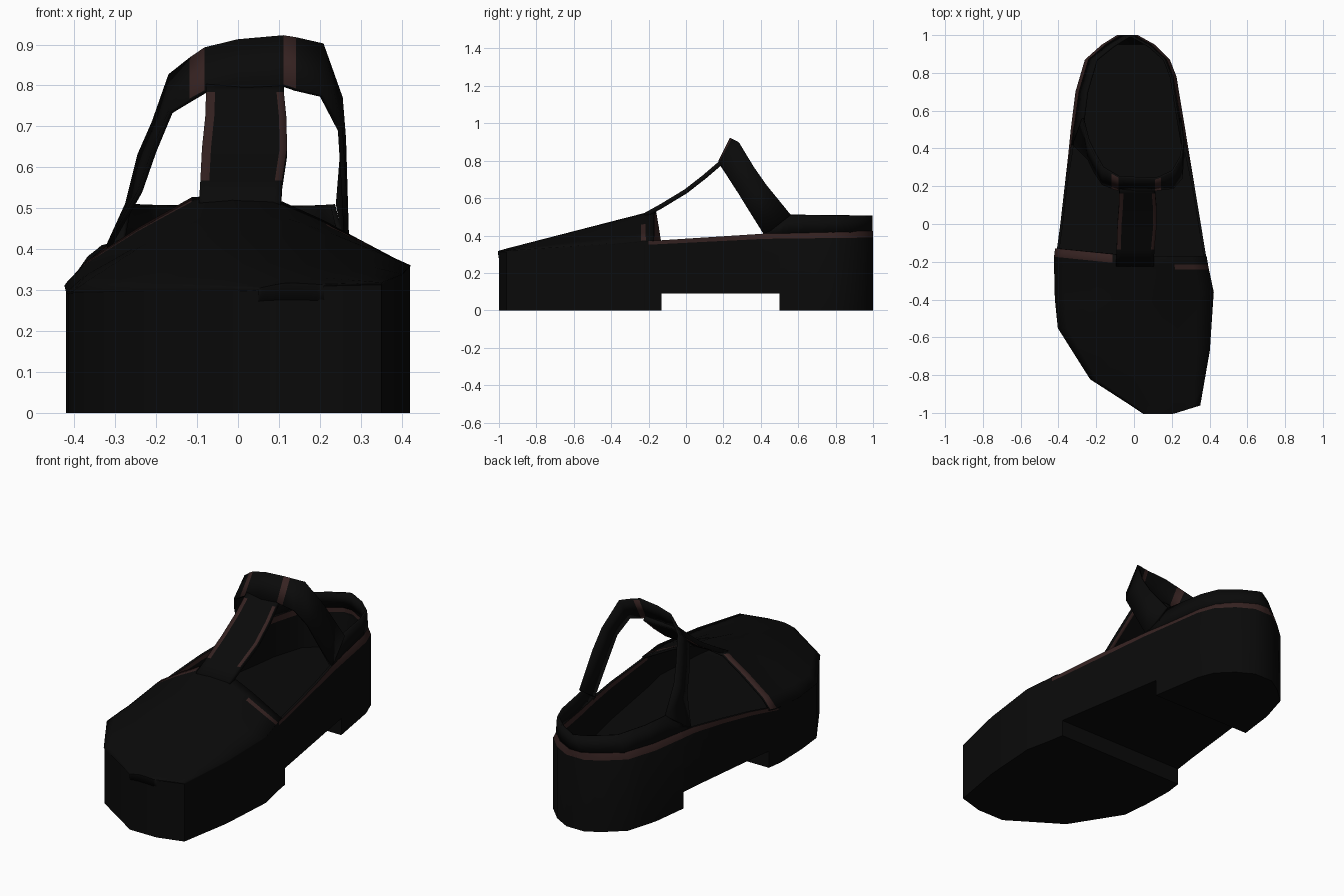
import bpy, bmesh, math

cube = bpy.data.objects.get("Cube")
if cube:
    bpy.data.objects.remove(cube, do_unlink=True)


def material(name, rgb):
    mat = bpy.data.materials.new(name)
    mat.use_nodes = True
    mat.diffuse_color = (*rgb, 1)
    mat.node_tree.nodes["Principled BSDF"].inputs["Base Color"].default_value = (*rgb, 1)
    return mat


MATS = [material("black_leather", (0.003, 0.003, 0.003)),
        material("brown_trim", (0.036, 0.016, 0.015))]


def loft(name, rows, closed=False, rule=None, thickness=0):
    """Skin rows of points; rule(row, column, centre) picks the trim faces."""
    bm = bmesh.new()
    grid = [[bm.verts.new(p) for p in row] for row in rows]
    n = len(rows[0])

    def add(r, c, verts):
        face = bm.faces.new(verts)
        if rule and rule(r, c, face.calc_center_median()):
            face.material_index = 1

    for r in range(len(rows) - 1):
        for c in range(n if closed else n - 1):
            d = (c + 1) % n
            add(r, c, (grid[r][c], grid[r][d], grid[r + 1][d], grid[r + 1][c]))
    if closed:
        # Cap both ends with strips that join the mirrored columns
        for r in (0, len(rows) - 1):
            for c in range(n // 2 - 1):
                add(r, c, [grid[r][i] for i in (c, c + 1, n - 2 - c, n - 1 - c)])
    bmesh.ops.recalc_face_normals(bm, faces=bm.faces)
    mesh = bpy.data.meshes.new(name)
    bm.to_mesh(mesh)
    bm.free()
    for mat in MATS:
        mesh.materials.append(mat)
    obj = bpy.data.objects.new(name, mesh)
    bpy.context.collection.objects.link(obj)
    bpy.ops.object.select_all(action="DESELECT")
    obj.select_set(True)
    bpy.context.view_layer.objects.active = obj
    bpy.ops.object.shade_smooth_by_angle(angle=math.radians(60))
    if thickness:
        mod = obj.modifiers.new("thickness", "SOLIDIFY")
        mod.thickness, mod.offset = thickness, 0
        mod.material_offset_rim = -1


# Plan outline: (y, x) pairs for each side, toe to heel
RIGHT_SIDE = [(-1, .21), (-.96, .35), (-.67, .4), (-.36, .42), (-.22, .39),
              (.78, .225), (.87, .19), (.95, .11), (1, .02)]
LEFT_SIDE = [(-1, .05), (-.82, -.23), (-.55, -.4), (-.4, -.415), (-.22, -.42), (0, -.39),
             (.35, -.35), (.5, -.335), (.7, -.31), (.87, -.26), (.95, -.17), (1, -.09)]
RIGHT_RIM = [(-1, .31), (-.36, .355), (-.2, .37), (.42, .41), (1, .425)]
LEFT_RIM = [(-1, .3), (-.36, .29), (-.2, .31), (.1, .37), (.42, .41), (1, .425)]


def at(table, y):
    for (a, u), (b, v) in zip(table, table[1:]):
        if y <= b:
            return u + (v - u) * (y - a) / (b - a)
    return table[-1][1]


def lean(y):
    return .018 * min(max((y - .2) / .4, 0), 1)


# Sole and side walls, hollow inside, with a raised arch
WALL = 0.014
stations = sorted({y for y, _ in RIGHT_SIDE + LEFT_SIDE} | {-.2, .2, .42, .56})
steps = [(y, .09 if -.13 < y < .5 else 0) for y in stations if y != .5]
steps += [(y, z) for y in (-.13, .5) for z in (0, .09)]
steps.sort(key=lambda s: (s[0], s[1] if s[0] < 0 else -s[1]))


def half_section(x, y, rim, base, inward):
    band = .022 + .014 * y
    floor = .2 if abs(y) < .96 else rim - band - .01
    top = x + inward * lean(y)
    inner = top + inward * WALL
    return [(x, y, base), (x, y, rim - band), (top, y, rim), (inner, y, rim),
            (inner, y, rim - band), (inner, y, floor)]


def body_section(y, base):
    left = half_section(at(LEFT_SIDE, y), y, at(LEFT_RIM, y), base, 1)
    right = half_section(at(RIGHT_SIDE, y), y, at(RIGHT_RIM, y), base, -1)
    return left + right[::-1]


loft("sole_and_sides", [body_section(y, z) for y, z in steps], closed=True,
     rule=lambda r, c, p: c in (1, 3, 7, 9) and p.y > -.2)


# Toe cover with a flat crown
def vamp_section(y):
    xl, xr = at(LEFT_SIDE, y), at(RIGHT_SIDE, y)
    zl, zr = at(LEFT_RIM, y), at(RIGHT_RIM, y)
    top = .52 + .258 * (y + .2)
    points = []
    for u, rise in [(0, 0), (.06, .24), (.22, .63), (.38, .97), (.5, 1),
                    (.62, .97), (.78, .6), (.9, .27), (1, 0)]:
        x = xl + (xr - xl) * u
        edge = zl if u < .5 else zr
        shear = -.1 * min(x, 0) if y > -.3 else 0
        points.append((x, y + shear, edge + (top - edge) * rise))
    return points


vamp_rows = [vamp_section(y) for y in stations if y < -.3] + \
            [vamp_section(y) for y in (-.24, -.215, -.17)]
toe_lip = [(x, y + .008, .26) for x, y, z in vamp_rows[0]]
last = len(vamp_rows) - 1
loft("toe_cover", [toe_lip] + vamp_rows, thickness=.012,
     rule=lambda r, c, p: (r == last and c < 3) or (r == last - 1 and c > 5))

# Heel collar around the back, leaning inward above the rim
heel = [y for y in stations if y >= .42]
path = [(at(RIGHT_SIDE, y), y, -1, .03) for y in heel]
path += [(at(LEFT_SIDE, y), y, 1, .062) for y in reversed(heel)]
collar = []
for x, y, inward, inset in path:
    top = .515 - .01 * y if y > .5 else .42 + .6 * (y - .42)
    back = y - .008 if y > .9 else y
    collar.append([(x + inward * (lean(y) + .005), back, at(RIGHT_RIM, y) - .005),
                   (x + inward * inset, back, top)])
loft("heel_collar", collar, thickness=.012)

# Ankle strap: x, then y and z of its front and back edges
STRAP = [(.266, .42, .4, .56, .51), (.258, .32, .56, .43, .67), (.25, .24, .69, .36, .77),
         (.205, .19, .775, .28, .9), (.14, .183, .79, .25, .915), (.11, .18, .8, .24, .92),
         (0, .18, .79, .245, .91), (-.08, .18, .785, .25, .89), (-.115, .19, .765, .27, .865),
         (-.165, .21, .735, .3, .825), (-.205, .27, .64, .37, .71),
         (-.24, .34, .54, .44, .63), (-.27, .42, .4, .56, .51)]
strap_rows = [[(x, a, b), (x, c, d)] for x, a, b, c, d in STRAP]
strap_rows[0][1] = (.245, .56, .51)
strap_rows[-1][0] = (-.32, .42, .4)
loft("ankle_strap", strap_rows, thickness=.012,
     rule=lambda r, c, p: .11 < p.x < .14 or -.115 < p.x < -.08)

# Centre bar joining toe cover and strap, trimmed along both edges
bar = []
for y, z, left, right in [(-.22, .508, -.095, .105), (-.13, .558, -.092, .108),
                          (0, .637, -.088, .12), (.1, .715, -.08, .118),
                          (.17, .775, -.078, .112), (.2, .8, -.078, .112)]:
    bar.append([(x, y, z) for x in (left, left + .022, right - .018, right)])
loft("centre_bar", bar, thickness=.024,
     rule=lambda r, c, p: c != 1 and 0 < r < 4)
